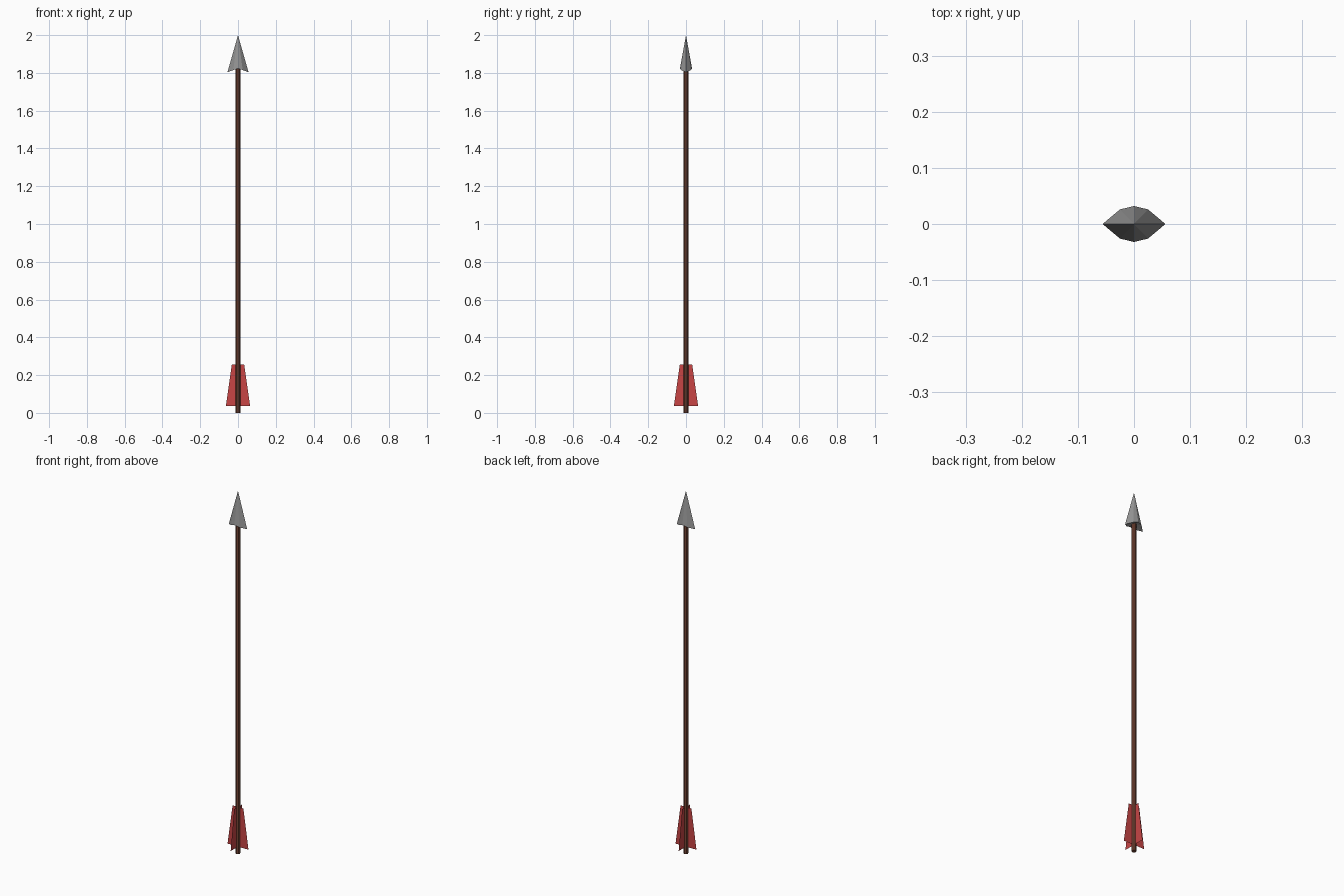
import bpy, math

if "Cube" in bpy.data.objects:
    bpy.data.objects.remove(bpy.data.objects["Cube"])

def material(name, rgb):
    m = bpy.data.materials.new(name)
    m.diffuse_color = (*rgb, 1.0)
    m.use_nodes = True
    m.node_tree.nodes["Principled BSDF"].inputs["Base Color"].default_value = m.diffuse_color
    return m

wood = material("brown wood", (0.18, 0.06, 0.035))
red = material("red feather", (0.58, 0.06, 0.06))
steel = material("grey steel", (0.29, 0.29, 0.29))

def add_mesh(name, verts, faces, mat):
    me = bpy.data.meshes.new(name)
    me.from_pydata(verts, [], faces)
    me.materials.append(mat)
    ob = bpy.data.objects.new(name, me)
    bpy.context.collection.objects.link(ob)
    return ob

# Shaft: slim eight-sided rod
SHAFT_TOP = 1.84
bpy.ops.mesh.primitive_cylinder_add(vertices=8, radius=0.012, depth=SHAFT_TOP,
                                    location=(0, 0, SHAFT_TOP / 2))
shaft = bpy.context.object
shaft.name = "shaft"
shaft.data.materials.append(wood)

# Arrowhead: flattened eight-point section, barbs swept down, hollowed base
quarter = [(0.056, 0.0, 1.803), (0.025, 0.026, 1.815), (0.0, 0.032, 1.823)]
half = quarter + [(-x, y, z) for x, y, z in reversed(quarter[:2])]
ring = half + [(-x, -y, z) for x, y, z in half[1:-1]]
n = len(ring)
verts = ring + [(0, 0, 2.0), (0, 0, 1.826)]
faces = []
for i in range(n):
    j = (i + 1) % n
    faces.append((i, j, n))
    faces.append((j, i, n + 1))
add_mesh("arrowhead", verts, faces, steel)

# Fletching: four thin tapered vanes around the shaft
for k in range(4):
    a = k * math.pi / 2
    c, s = math.cos(a), math.sin(a)
    profile = [(0, 0.036), (0.064, 0.036), (0.033, 0.255), (0, 0.255)]
    add_mesh(f"feather_{k + 1}", [(r * c, r * s, z) for r, z in profile],
             [(0, 1, 2, 3)], red)
